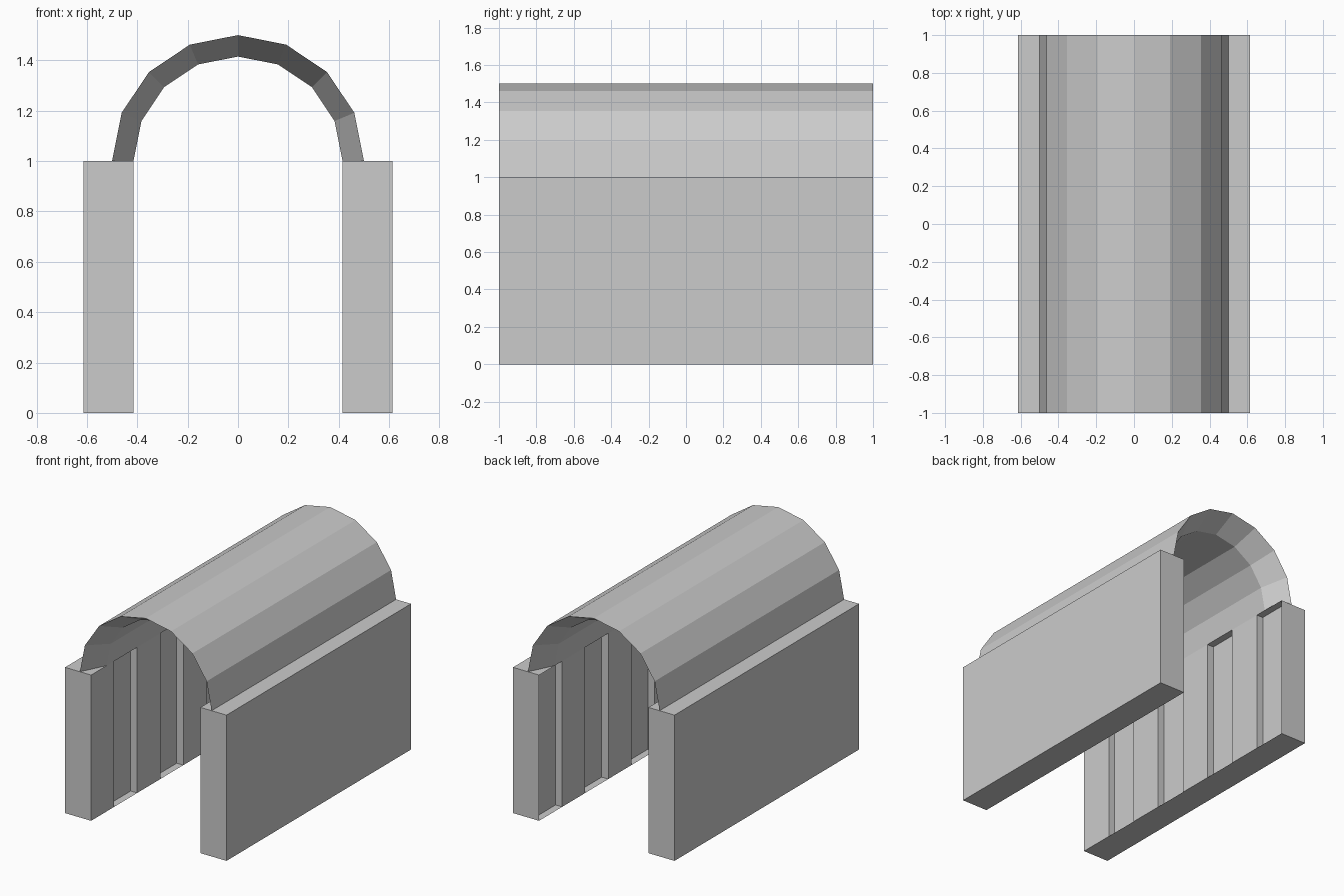
import bpy, bmesh
from math import sin, cos, pi
from mathutils import Matrix

if "Cube" in bpy.data.objects:
    bpy.data.objects.remove(bpy.data.objects["Cube"])

INNER, OUTER = 0.415, 0.613      # wall faces in x
SCALE = 0.83                     # inner vault skin relative to the outer one
SEGMENTS = 8


def add_object(name, bm):
    mesh = bpy.data.meshes.new(name)
    bm.to_mesh(mesh)
    bm.free()
    obj = bpy.data.objects.new(name, mesh)
    bpy.context.collection.objects.link(obj)
    return obj


# Side walls: a slab cut into eight bays, every other bay sunk into the inner face
bm = bmesh.new()
bmesh.ops.create_cube(bm, size=1, matrix=Matrix.Translation(((INNER + OUTER) / 2, 0, 0.5))
                      @ Matrix.Diagonal((OUTER - INNER, 2, 1, 1)))
for i in range(1, 8):
    bmesh.ops.bisect_plane(bm, geom=bm.verts[:] + bm.edges[:] + bm.faces[:],
                           plane_co=(0, -1 + i * 0.25, 0), plane_no=(0, 1, 0))
bmesh.ops.recalc_face_normals(bm, faces=bm.faces[:])
bays = [f for f in bm.faces if f.normal.x < -0.9]
bays.sort(key=lambda f: f.calc_center_median().y)
for bay in bays[1::2]:
    bmesh.ops.inset_individual(bm, faces=[bay], thickness=0, depth=-0.05)
walls = add_object("side_walls", bm)
walls.modifiers.new("mirror", 'MIRROR')

# Barrel vault: outer skin, shorter inner skin, joined by flared ends
bm = bmesh.new()


def arch(radius, y):
    return [bm.verts.new((radius * cos(pi * i / SEGMENTS), y, 1 + radius * sin(pi * i / SEGMENTS)))
            for i in range(SEGMENTS + 1)]


r = 0.5
rings = [arch(r, -1), arch(r, 1), arch(r * SCALE, SCALE), arch(r * SCALE, -SCALE)]
for a, b in zip(rings, rings[1:] + rings[:1]):
    for i in range(SEGMENTS):
        bm.faces.new((a[i], a[i + 1], b[i + 1], b[i]))
for k in (0, SEGMENTS):          # feet resting on the walls
    outer_a, outer_b, inner_b, inner_a = [ring[k] for ring in rings]
    bm.faces.new((outer_a, outer_b, inner_b, inner_a))
bmesh.ops.recalc_face_normals(bm, faces=bm.faces[:])
add_object("barrel_vault", bm)
